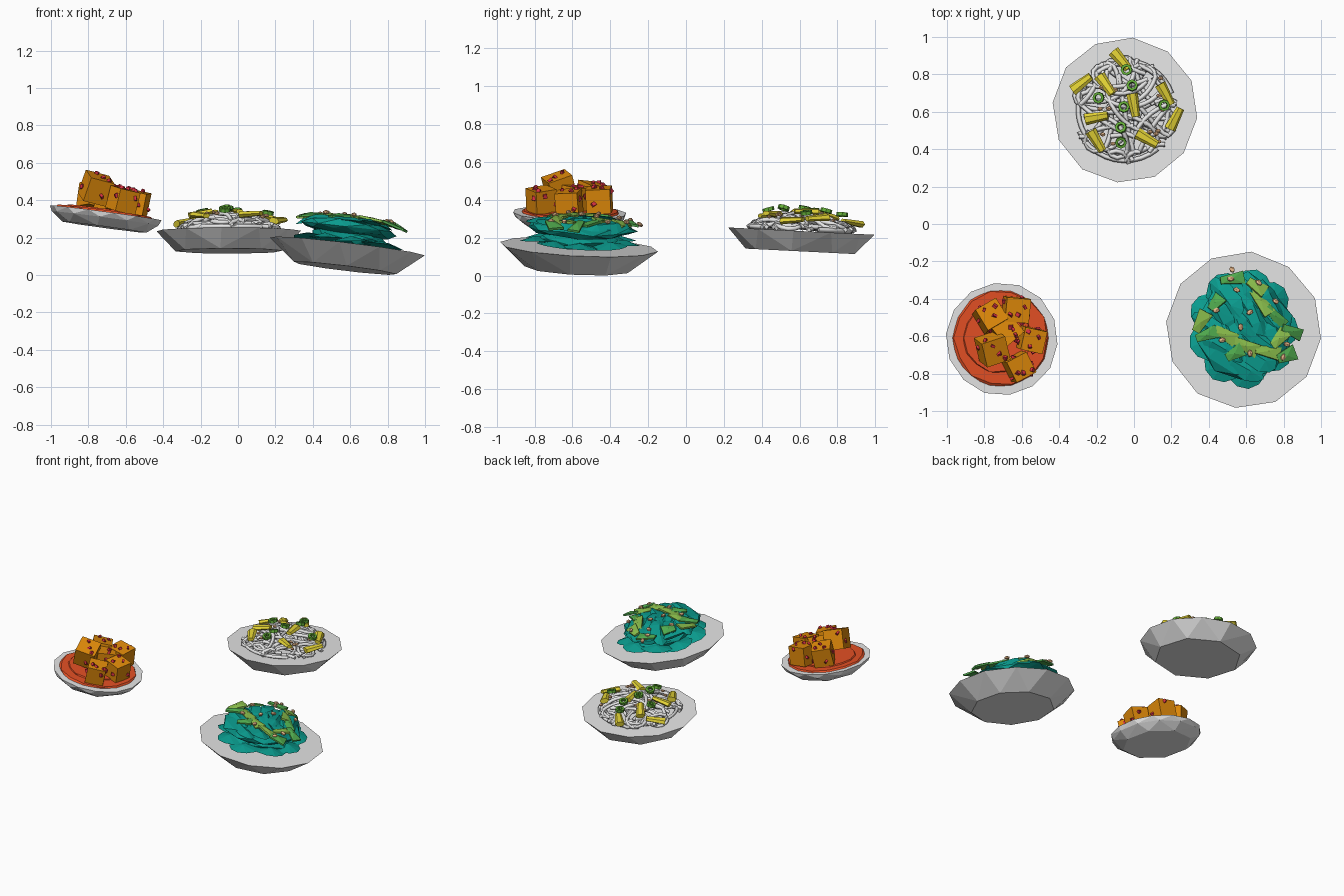
import bpy, bmesh, math, random
from mathutils import Matrix, Vector, Euler

random.seed(7)
rnd = random.uniform
if "Cube" in bpy.data.objects:
    bpy.data.objects.remove(bpy.data.objects["Cube"])


def material(name, *rgb):
    m = bpy.data.materials.new(name)
    m.use_nodes = True
    m.diffuse_color = (*rgb, 1)
    m.node_tree.nodes["Principled BSDF"].inputs["Base Color"].default_value = (*rgb, 1)
    return m


off_white = material("off white", .79, .79, .79)
tofu_orange = material("tofu orange", .76, .26, .003)
sauce_red = material("sauce red", .78, .08, .018)
chili_red = material("chili red", .68, .03, .055)
leaf_teal = material("leaf teal", .003, .33, .27)
stalk_green = material("stalk green", .25, .5, .07)
leaf_green = material("leaf green", .08, .4, .075)
ring_green = material("ring green", .13, .44, .04)
corn_yellow = material("corn yellow", .76, .64, .035)
nut_tan = material("nut tan", .85, .5, .26)


def finish(name, bm, mat):
    bmesh.ops.recalc_face_normals(bm, faces=bm.faces)
    me = bpy.data.meshes.new(name)
    bm.to_mesh(me)
    bm.free()
    me.materials.clear()
    me.materials.append(mat)
    ob = bpy.data.objects.new(name, me)
    bpy.context.collection.objects.link(ob)


def frame(x, y, z, slope_x, slope_y):
    """Tilted local space of one bowl, with its rim on local z = 0."""
    normal = Vector((-slope_x, -slope_y, 1))
    turn = Vector((0, 0, 1)).rotation_difference(normal).to_matrix().to_4x4()
    return Matrix.Translation((x, y, z)) @ turn


def at(fr, x, y, h, rx=0, ry=0, rz=0):
    """Pose at world x, y and height h over the rim; angles in degrees."""
    c = fr.translation
    rot = Euler([math.radians(a) for a in (rx, ry, rz)]).to_matrix().to_4x4()
    return fr @ Matrix.Translation((x - c.x, y - c.y, h)) @ rot


def on_mound(fr, x, y, mound, lift=0, rx=0, ry=0, rz=0):
    """Pose lying on a mound given by radius, base height, height and edge slope."""
    radius, base, height, slope = mound
    d = Vector((x - fr.translation.x, y - fr.translation.y, 0))
    t = min(1, d.length / radius)
    m = at(fr, x, y, base + height * math.sqrt(1 - t * t) + lift)
    lean = Matrix.Rotation(math.radians(slope) * t * t, 4, Vector((-d.y, d.x, .0001)))
    return m @ lean @ Euler([math.radians(a) for a in (rx, ry, rz)]).to_matrix().to_4x4()


def hull(bm, points, m):
    vs = [bm.verts.new(m @ Vector(p)) for p in points]
    res = bmesh.ops.convex_hull(bm, input=vs)
    inner = {v for v in res["geom_interior"] if isinstance(v, bmesh.types.BMVert)}
    if inner:
        bmesh.ops.delete(bm, geom=list(inner), context='VERTS')


def ring(n, r, z, wobble=0, start=0):
    return [(q * math.cos(a), q * math.sin(a), z) for i in range(n)
            for q, a in [(r * (1 + rnd(-wobble, wobble)), math.tau * (i + start) / n)]]


def box(bm, size, m):
    bmesh.ops.create_cube(bm, size=1, matrix=m @ Matrix.Diagonal((*size, 1)))


def rock(bm, r, m, detail=1):
    bmesh.ops.create_icosphere(bm, subdivisions=detail, radius=1,
                               matrix=m @ Matrix.Diagonal((*r, 1)))


# Three shallow faceted bowls
noodle_fr = frame(-.048, .608, .235, .0, -.05)
leaf_fr = frame(.585, -.567, .152, -.12, -.05)
tofu_fr = frame(-.706, -.615, .332, -.135, -.02)
for name, fr, levels in (
        ("noodle_bowl", noodle_fr, ((12, .39, 0), (8, .29, -.107))),
        ("leaf_bowl", leaf_fr, ((12, .42, 0), (9, .28, -.117))),
        ("tofu_bowl", tofu_fr, ((14, .302, 0), (12, .288, -.03), (8, .23, -.077)))):
    bm = bmesh.new()
    points = [p for n, r, z in levels for p in ring(n, r, z, .006, .8)]
    hull(bm, points, fr)
    bmesh.ops.dissolve_limit(bm, angle_limit=.03, verts=bm.verts, edges=bm.edges)
    finish(name, bm, off_white)

# Noodles: long curling strands piled into a low mound
curve = bpy.data.curves.new("noodle_paths", 'CURVE')
curve.dimensions = '3D'
curve.bevel_depth = .013
curve.bevel_resolution = 0
curve.use_fill_caps = True


def strand(points):
    sp = curve.splines.new('POLY')
    sp.points.add(len(points) - 1)
    for p, co in zip(sp.points, points):
        p.co = (*(noodle_fr @ Vector(co)), 1)


for i in range(40):
    layer = rnd(.15, 1)
    r, a = .26 * math.sqrt(rnd(0, 1)), rnd(0, math.tau)
    p = Vector((r * math.cos(a), r * math.sin(a)))
    head, bend, wave = a + math.pi + rnd(-1, 1), rnd(-6, 6), rnd(0, 6)
    path = []
    for k in range(14):
        d = min(1, p.length / .29)
        path.append((p.x, p.y, .012 + .085 * layer * (1 - d * d) + .007 * math.sin(k + wave)))
        # Strands near the edge curl along it
        head += bend * .035 + (math.copysign(.45, bend) if p.length > .22 else 0)
        p += Vector((math.cos(head), math.sin(head))) * .034
        if p.length > .285:
            break
    if len(path) > 3:
        strand(path)
for a0, a1, r, z in ((205, 310, .27, .012), (210, 300, .235, .03), (35, 150, .25, .03),
                     (20, 110, .265, .012), (130, 220, .25, .02), (-40, 50, .23, .025)):
    angles = [math.radians(a0 + (a1 - a0) * k / 10) for k in range(11)]
    strand([(r * math.cos(a), r * math.sin(a), z) for a in angles])
helper = bpy.data.objects.new("noodle_paths", curve)
bpy.context.collection.objects.link(helper)
bpy.context.view_layer.update()
bm = bmesh.new()
bm.from_mesh(helper.evaluated_get(bpy.context.evaluated_depsgraph_get()).to_mesh())
bpy.data.objects.remove(helper)
finish("noodles", bm, off_white)

# Baby corn sticks on the noodles
noodle_mound = (.3, .02, .085, 18)
bm = bmesh.new()
for x, y, angle in ((-.28, .75, 35), (.17, .69, -60), (0, .63, -80), (.22, .56, 65),
                    (-.2, .44, -60), (.07, .45, -30), (-.07, .875, -50), (-.2, .565, 10),
                    (-.15, .74, -55)):
    m = on_mound(noodle_fr, x, y, noodle_mound, 0, rnd(-8, 8), rnd(-10, 10), angle)
    m = m @ Matrix.Diagonal((1, 1, .6, 1)) @ Matrix.Rotation(math.pi / 2, 4, 'Y')
    bmesh.ops.create_cone(bm, cap_ends=True, segments=6, radius1=.032, radius2=.022,
                          depth=.125, matrix=m)
finish("corn_sticks", bm, corn_yellow)

# Scallion rings
bm = bmesh.new()
for x, y in ((-.04, .82), (-.01, .735), (-.19, .67), (-.055, .62), (.16, .63),
             (-.07, .51), (-.07, .43)):
    m = on_mound(noodle_fr, x, y, noodle_mound, .018, rnd(-15, 15), rnd(-15, 15))
    loops = [[bm.verts.new(m @ Vector(p)) for p in ring(8, r, z)]
             for r, z in ((.031, -.01), (.031, .01), (.017, .01), (.017, -.01))]
    for j in range(4):
        a, b = loops[j], loops[(j + 1) % 4]
        for k in range(8):
            n = (k + 1) % 8
            bm.faces.new((a[k], a[n], b[n], b[k]))
finish("scallion_rings", bm, ring_green)

# Leaf mound: faceted cores wrapped in broad, keeled leaves
leaf_mound = (.33, .085, .055, 30)
bm = bmesh.new()
rock(bm, (.21, .23, .05), at(leaf_fr, .585, -.565, .04), 2)
rock(bm, (.26, .29, .05), at(leaf_fr, .58, -.565, .098), 2)
for v in bm.verts:
    v.co += Vector((rnd(-.02, .02), rnd(-.02, .02), rnd(-.01, .01)))


def leaf(m, length, width, keel):
    outline = [(-.5, .15), (-.2, .45), (.2, .5), (.42, .28), (.5, 0)]
    rim = [(u * length, s * v * width, -.006) for u, v in outline for s in (-1, 1)]
    hull(bm, rim + [(-length * .2, 0, keel), (length * .2, 0, keel)], m)


for i in range(9):
    a = math.tau * i / 9 + rnd(-.1, .1)
    leaf(at(leaf_fr, .58 + .175 * math.cos(a), -.56 + .2 * math.sin(a), .02 + rnd(0, .015),
            rnd(-10, 10), rnd(-6, 3), math.degrees(a)), .25, .21, .02)
for i in range(18):
    r, a = .2 * math.sqrt((i + .5) / 18), i * 2.4
    x, y = .58 + r * math.cos(a), -.565 + r * 1.1 * math.sin(a)
    leaf(on_mound(leaf_fr, x, y, leaf_mound, 0, rnd(-24, 24), rnd(-8, 8), -55 + rnd(-30, 30)),
         rnd(.2, .28), rnd(.09, .14), .018)
finish("dark_leaves", bm, leaf_teal)

# Pale stalks and green leaf pieces over the mound
stalks, pieces = bmesh.new(), bmesh.new()
for bm, x, y, angle, size in (
        (pieces, .51, -.30, 10, .13), (stalks, .64, -.34, -35, .11), (stalks, .66, -.42, -55, .17),
        (pieces, .74, -.5, -45, .14), (pieces, .83, -.58, -20, .12), (stalks, .34, -.53, 60, .12),
        (pieces, .37, -.6, 20, .12), (stalks, .47, -.6, -30, .13), (stalks, .58, -.66, -25, .14),
        (stalks, .7, -.69, -10, .14), (pieces, .8, -.71, 20, .11), (pieces, .52, -.7, 30, .1),
        (stalks, .76, -.62, 50, .11), (pieces, .42, -.43, 50, .09)):
    m = on_mound(leaf_fr, x, y, leaf_mound, .016, rnd(-18, 18), rnd(-8, 8), angle)
    w = rnd(.05, .07)
    hull(bm, [(s * size / 2, t * w * (.5 + .15 * s), z) for s in (-1, 1) for t in (-1, 1)
              for z in (-.006, .006)] + [(0, 0, .016)], m)
finish("pale_stalks", stalks, stalk_green)
finish("green_leaf_pieces", pieces, leaf_green)

# Chopped nuts on both dishes
bm = bmesh.new()
for x, y in ((.5, -.3), (.51, -.25), (.42, -.47), (.65, -.32), (.74, -.42), (.55, -.56),
             (.45, -.63), (.6, -.7), (.78, -.72), (.8, -.65), (.6, -.48), (.53, -.36)):
    rock(bm, (.021, .015, .012), on_mound(leaf_fr, x, y, leaf_mound, .032, 0, 0, rnd(0, 180)))
for i in range(16):
    x, y = -.04 + rnd(-.2, .2), .61 + rnd(-.2, .2)
    rock(bm, (.016, .012, .01), on_mound(noodle_fr, x, y, noodle_mound))
finish("chopped_nuts", bm, nut_tan)

# Sauce pool, two uneven layers
bm = bmesh.new()
for x, r, z in ((-.713, .262, .01), (-.73, .19, .018)):
    hull(bm, ring(14, r, z - .02, .04) + ring(14, r * .96, z, .03), at(tofu_fr, x, -.61, 0))
finish("sauce_pool", bm, sauce_red)

# Tofu cubes, each with chili flakes stuck to its faces
tofu, chili = bmesh.new(), bmesh.new()
for x, y, h, edge, lean, yaw in (
        (-.78, -.495, .085, .13, -8, 30), (-.64, -.46, .08, .13, 4, -5),
        (-.555, -.62, .076, .122, 5, -12), (-.69, -.575, .08, .125, -4, 40),
        (-.775, -.67, .122, .135, 18, 18), (-.625, -.765, .076, .122, 6, 28)):
    m = at(tofu_fr, x, y, h, lean, rnd(0, 8), yaw)
    box(tofu, (edge, edge, edge), m)
    for axis, side in ((2, 1), (2, 1), (2, 1), (0, 1), (0, -1), (1, 1), (1, -1)):
        p = Vector((rnd(-.05, .05), rnd(-.05, .05), rnd(-.03, .05)))
        p[axis] = side * (edge / 2 + .002)
        spin = Euler((rnd(0, 3), rnd(0, 3), rnd(0, 3))).to_matrix().to_4x4()
        box(chili, (.023, .02, .014), m @ Matrix.Translation(p) @ spin)
finish("tofu_cubes", tofu, tofu_orange)
finish("chili_flakes", chili, chili_red)
